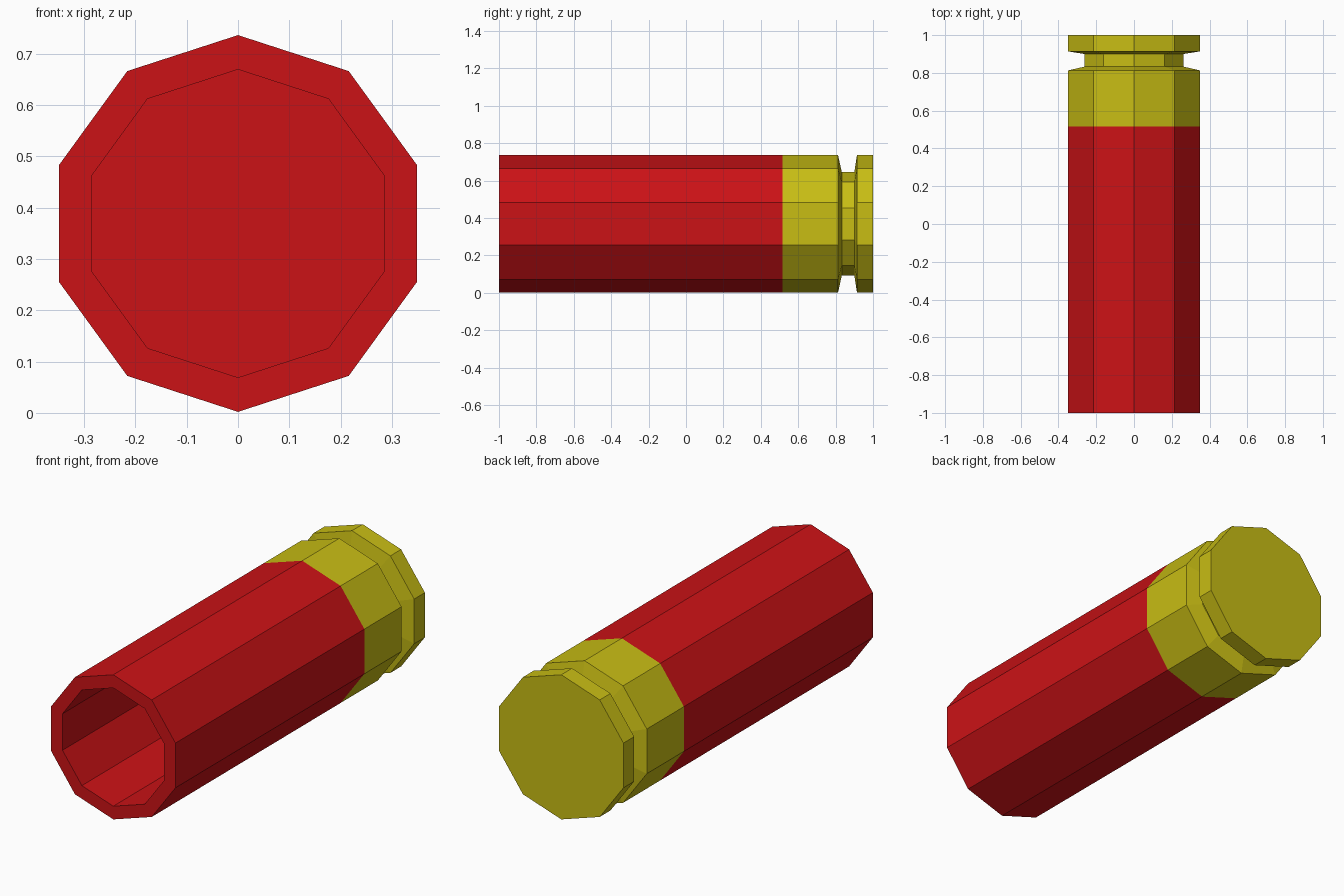
import bpy, bmesh, math

if "Cube" in bpy.data.objects:
    bpy.data.objects.remove(bpy.data.objects["Cube"])

SIDES = 10
CENTRE_Z = 0.369


def material(name, colour):
    m = bpy.data.materials.new(name)
    m.diffuse_color = (*colour, 1)
    m.use_nodes = True
    m.node_tree.nodes["Principled BSDF"].inputs["Base Color"].default_value = m.diffuse_color
    return m


def lathe(name, profile, mat, cap_end=True):
    """Faceted rings along y from (y, radius) pairs, closed at the last ring."""
    bm = bmesh.new()
    rings = []
    for y, r in profile:
        ring = []
        for i in range(SIDES):
            a = 2 * math.pi * i / SIDES
            ring.append(bm.verts.new((r * math.sin(a), y, CENTRE_Z + r * math.cos(a))))
        rings.append(ring)
    for a, b in zip(rings, rings[1:]):
        for i in range(SIDES):
            j = (i + 1) % SIDES
            bm.faces.new((a[i], a[j], b[j], b[i]))
    if cap_end:
        bm.faces.new(rings[-1])
    bmesh.ops.recalc_face_normals(bm, faces=bm.faces)
    # Make sure the outer wall points outwards
    f = bm.faces[:][0]
    c = f.calc_center_median()
    if f.normal.x * c.x + f.normal.z * (c.z - CENTRE_Z) < 0:
        bmesh.ops.reverse_faces(bm, faces=bm.faces[:])
    mesh = bpy.data.meshes.new(name)
    bm.to_mesh(mesh)
    bm.free()
    mesh.materials.append(mat)
    obj = bpy.data.objects.new(name, mesh)
    bpy.context.collection.objects.link(obj)
    return obj


red = material("red_plastic", (0.6, 0.006, 0.008))
brass = material("brass_yellow", (0.58, 0.51, 0.007))

# Hollow tube: outer wall, muzzle rim, bore and bore floor
lathe("tube", [(0.515, 0.367), (-1.0, 0.367), (-1.0, 0.30), (0.5, 0.30)], red)

# Base cap with extraction groove and rim
lathe("base_cap", [(0.515, 0.367), (0.813, 0.367), (0.833, 0.276),
                   (0.90, 0.276), (0.914, 0.367), (1.0, 0.367)], brass)
